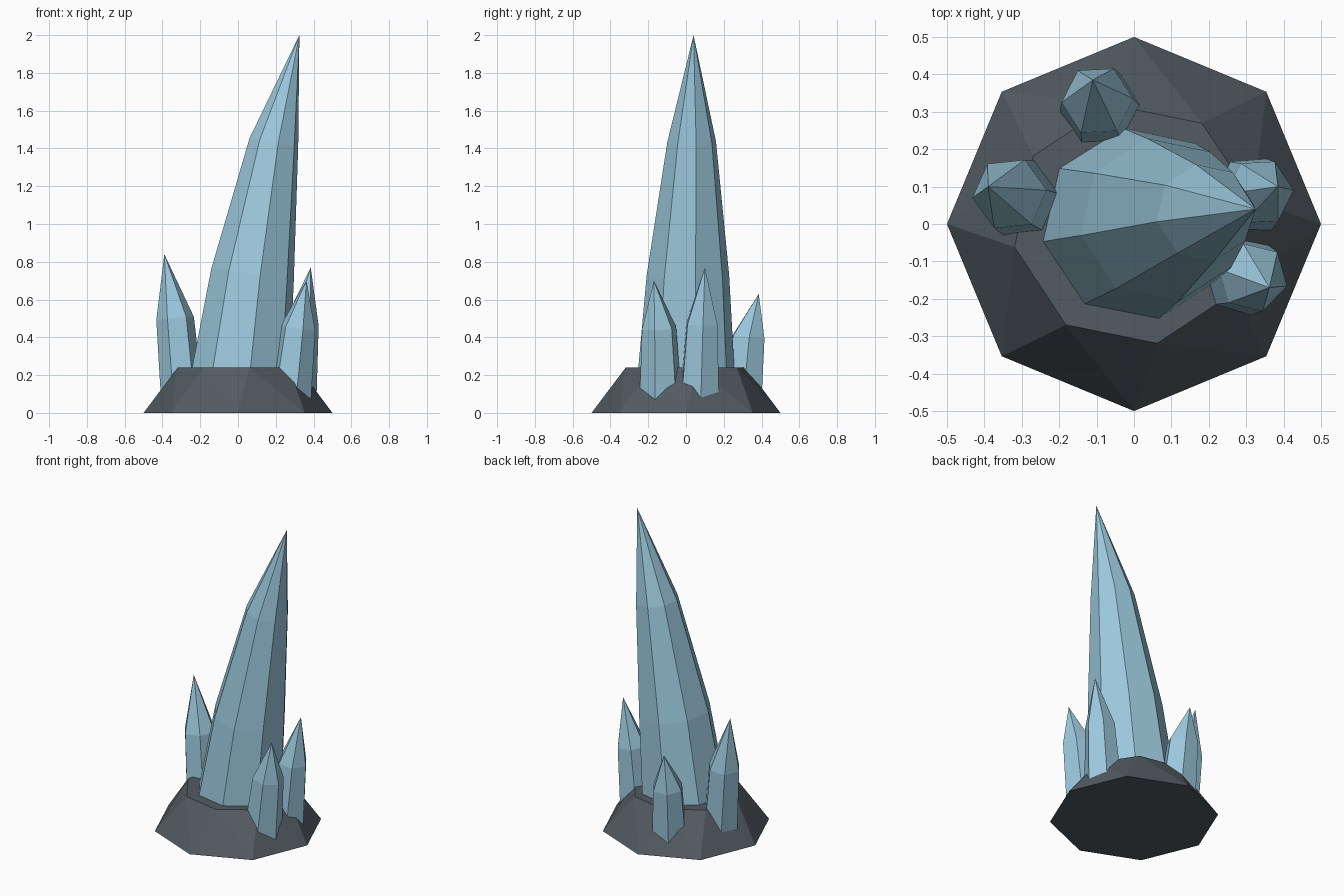
import bpy, bmesh, math
from mathutils import Vector

if "Cube" in bpy.data.objects:
    bpy.data.objects.remove(bpy.data.objects["Cube"])


def material(name, rgb):
    m = bpy.data.materials.new(name)
    m.diffuse_color = (*rgb, 1)
    m.use_nodes = True
    m.node_tree.nodes["Principled BSDF"].inputs["Base Color"].default_value = m.diffuse_color
    return m


ROCK = material("dark slate rock", (0.085, 0.105, 0.122))
ICE = material("pale blue crystal", (0.33, 0.58, 0.72))


def ring(bm, centre, radius, sides, phase, lean=0.0, lean_dir=0.0):
    """Ring of vertices; lean tips its plane towards lean_dir."""
    out = []
    for i in range(sides):
        a = math.radians(phase) + math.tau * i / sides
        drop = -radius * math.cos(a - lean_dir) * lean
        out.append(bm.verts.new(Vector(centre) + Vector(
            (radius * math.cos(a), radius * math.sin(a), drop))))
    return out


def finish(bm, name, mat):
    bmesh.ops.recalc_face_normals(bm, faces=bm.faces)
    me = bpy.data.meshes.new(name)
    bm.to_mesh(me)
    bm.free()
    me.materials.append(mat)
    ob = bpy.data.objects.new(name, me)
    bpy.context.collection.objects.link(ob)


def crystal(name, rings, tip, sides, phase, lean):
    """Stacked rings of (x, y, z, radius) closed to an off-centre point."""
    bm = bmesh.new()
    lean_dir = math.atan2(tip[1] - rings[0][1], tip[0] - rings[0][0])
    loops = [ring(bm, r[:3], r[3], sides, phase, lean, lean_dir) for r in rings]
    bm.faces.new(loops[0])
    for lo, hi in zip(loops, loops[1:]):
        for i in range(sides):
            j = (i + 1) % sides
            bm.faces.new((lo[i], lo[j], hi[j], hi[i]))
    top = bm.verts.new(tip)
    for i in range(sides):
        bm.faces.new((loops[-1][i], loops[-1][(i + 1) % sides], top))
    finish(bm, name, ICE)


# rock base: twisted octagonal frustum with triangulated sides
bm = bmesh.new()
low = ring(bm, (0, 0, 0), 0.5, 8, 0)
high = ring(bm, (0, 0, 0.24), 0.325, 8, 11)
bm.faces.new(low)
bm.faces.new(high)
for i in range(8):
    j = (i + 1) % 8
    bm.faces.new((low[i], low[j], high[i]))
    bm.faces.new((low[j], high[j], high[i]))
finish(bm, "rock_base", ROCK)

# tall leaning spire
crystal("main_crystal",
        [(0.008, 0, 0.15, 0.265), (0.077, 0.01, 0.73, 0.222), (0.19, 0.03, 1.435, 0.131)],
        (0.325, 0.04, 2.0), 8, 10.5, 0.15)

# four small crystals around the spire
crystal("left_crystal", [(-0.295, 0.065, 0.06, 0.112), (-0.333, 0.08, 0.5, 0.1)],
        (-0.39, 0.10, 0.84), 6, 6, 0.1)
crystal("right_crystal", [(0.30, 0.072, 0.06, 0.115), (0.335, 0.085, 0.47, 0.092)],
        (0.385, 0.10, 0.77), 6, 3, 0.1)
crystal("front_right_crystal", [(0.272, -0.135, 0.05, 0.116), (0.318, -0.143, 0.45, 0.094)],
        (0.362, -0.17, 0.70), 6, -14, 0.15)
crystal("back_crystal", [(-0.085, 0.295, 0.05, 0.116), (-0.098, 0.33, 0.4, 0.096)],
        (-0.11, 0.385, 0.63), 6, 3, 0.1)
